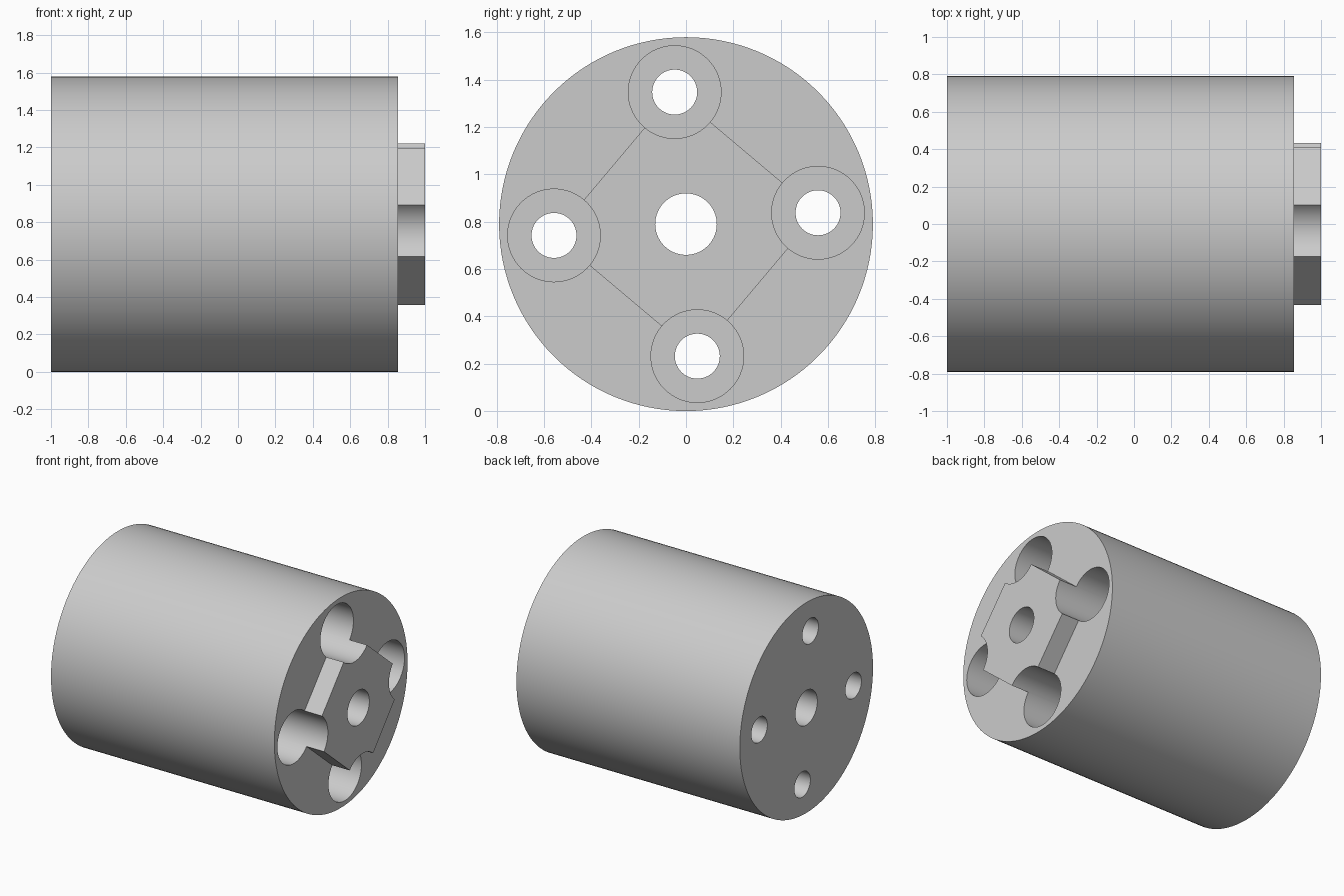
import bpy
import math
from mathutils import Vector

if "Cube" in bpy.data.objects:
    bpy.data.objects.remove(bpy.data.objects["Cube"])

R = 0.79            # body radius, also the axis height
X_BACK, X_FACE, X_TIP = -1.0, 0.855, 1.0
BOLT_R = 0.56       # bolt circle radius
BOLT_ANGLE = math.radians(4.9)
FLOOR_X = 0.1       # floor of the counterbores


def rod(name, radius, x0, x1, y=0.0, z=0.0, sides=64, turn=0.0):
    """Prism or cylinder along x, offset from the body axis."""
    bpy.ops.mesh.primitive_cylinder_add(vertices=sides, radius=radius, depth=x1 - x0)
    ob = bpy.context.object
    ob.name = name
    # map local z to x, local x to y, local y to z
    for v in ob.data.vertices:
        a, b, c = v.co
        y2 = a * math.cos(turn) - b * math.sin(turn)
        z2 = a * math.sin(turn) + b * math.cos(turn)
        v.co = Vector((c + (x0 + x1) / 2, y + y2, R + z + z2))
    return ob


def combine(target, other, operation):
    mod = target.modifiers.new(operation.lower(), 'BOOLEAN')
    mod.operation = operation
    mod.solver = 'EXACT'
    mod.object = other
    bpy.context.view_layer.objects.active = target
    bpy.ops.object.modifier_apply(modifier=mod.name)
    bpy.data.objects.remove(other, do_unlink=True)


# Cylindrical body with a square boss whose corners meet the bolt holes
body = rod("hub_body", R, X_BACK, X_FACE, sides=128)
corner = math.radians(90) + BOLT_ANGLE
boss = rod("square_boss", BOLT_R, X_FACE - 0.1, X_TIP, sides=4, turn=corner)
combine(body, boss, 'UNION')

# Central shaft hole
combine(body, rod("shaft_cutter", 0.13, -1.2, 1.2), 'DIFFERENCE')

# Four counterbored bolt holes
for i in range(4):
    a = corner + i * math.pi / 2
    y, z = BOLT_R * math.cos(a), BOLT_R * math.sin(a)
    combine(body, rod("counterbore_cutter", 0.196, FLOOR_X, 1.2, y, z), 'DIFFERENCE')
    combine(body, rod("bolt_cutter", 0.095, -1.2, 1.2, y, z), 'DIFFERENCE')

# Plain grey finish
grey = bpy.data.materials.new("plain_grey")
grey.diffuse_color = (0.6, 0.6, 0.6, 1.0)
grey.use_nodes = True
grey.node_tree.nodes["Principled BSDF"].inputs["Base Color"].default_value = grey.diffuse_color
body.data.materials.clear()
body.data.materials.append(grey)
for p in body.data.polygons:
    p.material_index = 0

bpy.ops.object.select_all(action='DESELECT')
body.select_set(True)
bpy.context.view_layer.objects.active = body
bpy.ops.object.shade_smooth_by_angle(angle=math.radians(30))
